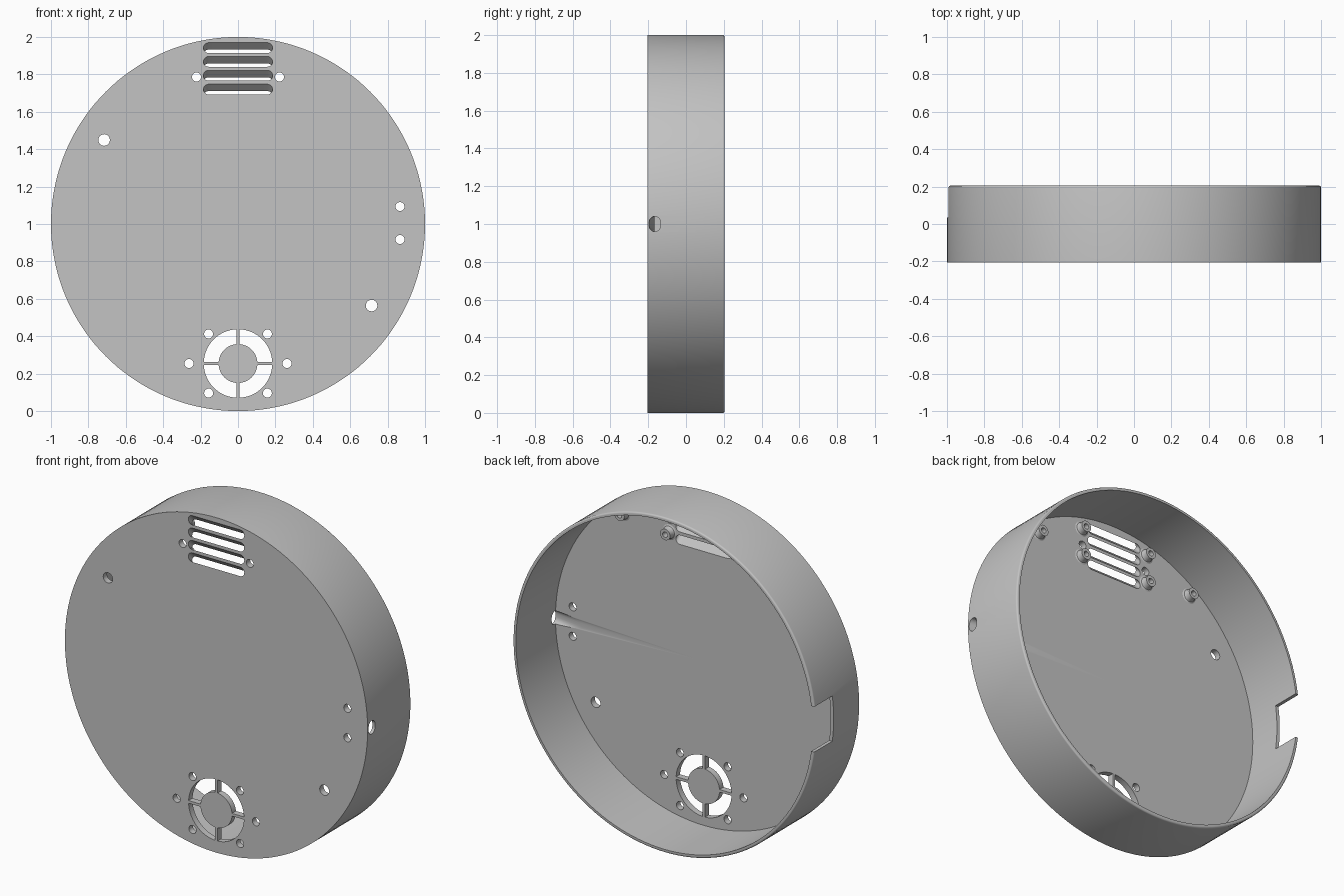
import bpy, bmesh
from math import sin, cos, pi, radians
from mathutils import Vector, Matrix

if "Cube" in bpy.data.objects:
    bpy.data.objects.remove(bpy.data.objects["Cube"])

GREY = (0.55, 0.55, 0.55, 1)
mat = bpy.data.materials.new("plain_grey")
mat.use_nodes = True
mat.diffuse_color = GREY
mat.node_tree.nodes["Principled BSDF"].inputs["Base Color"].default_value = GREY

FRONT, BACK, FLOOR = -0.205, 0.205, -0.168
MID = 1.0          # height of the disc centre
INNER = 0.98       # inner radius of the wall


def make_object(name, bm):
    bmesh.ops.recalc_face_normals(bm, faces=bm.faces)
    mesh = bpy.data.meshes.new(name)
    bm.to_mesh(mesh)
    bm.free()
    mesh.materials.append(mat)
    obj = bpy.data.objects.new(name, mesh)
    bpy.context.collection.objects.link(obj)
    return obj


def smooth(obj):
    bpy.ops.object.select_all(action='DESELECT')
    obj.select_set(True)
    bpy.context.view_layer.objects.active = obj
    bpy.ops.object.shade_smooth_by_angle(angle=radians(30))


def lathe(name, profile, x, z, steps):
    """Spin a (radius, y) profile around the y axis."""
    bm = bmesh.new()
    verts = [bm.verts.new((r, y, 0)) for r, y in profile]
    edges = [bm.edges.new(pair) for pair in zip(verts, verts[1:])]
    bmesh.ops.spin(bm, geom=verts + edges, cent=(0, 0, 0), axis=(0, 1, 0),
                   angle=2 * pi, steps=steps)
    bmesh.ops.remove_doubles(bm, verts=bm.verts, dist=1e-5)
    bmesh.ops.translate(bm, verts=bm.verts, vec=(x, 0, z))
    return make_object(name, bm)


def prism(bm, outline, shift):
    """Closed solid swept from an outline along a vector."""
    a = [bm.verts.new(p) for p in outline]
    b = [bm.verts.new(Vector(p) + Vector(shift)) for p in outline]
    bm.faces.new(a)
    bm.faces.new(b[::-1])
    for i in range(len(a)):
        j = i - 1
        bm.faces.new((a[i], a[j], b[j], b[i]))


def capsule(half_length, radius, n=10):
    """Outline of a slot with round ends, long along its first axis."""
    pts = []
    for side in (1, -1):
        for i in range(n + 1):
            t = -pi / 2 + pi * i / n
            pts.append((side * (half_length - radius + radius * cos(t)),
                        side * radius * sin(t)))
    return pts


# Round housing: front plate and thin wall with a rounded rear rim
fillet = [(0.99 + 0.01 * cos(t * pi / 8), BACK - 0.01 + 0.01 * sin(t * pi / 8))
          for t in range(5)]
housing = lathe("round_housing",
                [(0, FRONT), (1, FRONT)] + fillet
                + [(INNER, BACK), (INNER, FLOOR), (0, FLOOR)], 0, MID, 144)

cut = bmesh.new()

# Round holes through the plate: x, z, radius
FAN_Z = 0.254
holes = [(-0.716, 1.449, 0.031), (0.714, 0.564, 0.031),
         (0.866, 1.093, 0.024), (0.866, 0.917, 0.024)]
for s in (-1, 1):
    holes += [(s * 0.222, 1.786, 0.024), (s * 0.262, FAN_Z, 0.024),
              (s * 0.157, FAN_Z + 0.158, 0.024), (s * 0.157, FAN_Z - 0.158, 0.024)]
for x, z, r in holes:
    ring = [(x + r * cos(i * pi / 12), FRONT - 0.05, z + r * sin(i * pi / 12))
            for i in range(24)]
    prism(cut, ring, (0, 0.12, 0))

# Fan opening: four ring sectors that leave a hub and four spokes
for q in range(4):
    sector = []
    for radius, order in ((0.183, range(17)), (0.104, range(16, -1, -1))):
        gap = 0.008 / radius
        for i in order:
            t = q * pi / 2 + gap + (pi / 2 - 2 * gap) * i / 16
            sector.append((radius * cos(t), FRONT - 0.05, FAN_Z + radius * sin(t)))
    prism(cut, sector, (0, 0.12, 0))

# Vent slots sloping down towards the back
for k in range(4):
    z = 1.942 - 0.074 * k
    slot = [(u, FRONT - 0.04, z + 0.04 + v) for u, v in capsule(0.185, 0.0275)]
    prism(cut, slot, (0, 0.12, -0.12))

# Cable hole through the side wall, rising out of the plate
cable = [(1.05, -0.172 + v, MID + u) for u, v in capsule(0.04, 0.03)]
prism(cut, cable, (-0.33, 0.045, 0))

# Rectangular notch in the rear rim
notch = [(-1.1, y, MID + z) for y, z in
         ((0.035, -0.135), (0.3, -0.135), (0.3, 0.135), (0.035, 0.135))]
prism(cut, notch, (0.25, 0, 0))

cutter = make_object("cutter", cut)
cutter.hide_render = True
mod = housing.modifiers.new("openings", 'BOOLEAN')
mod.operation = 'DIFFERENCE'
mod.solver = 'EXACT'
mod.object = cutter
bpy.context.view_layer.objects.active = housing
bpy.ops.object.modifier_apply(modifier=mod.name)
bpy.data.objects.remove(cutter)
smooth(housing)

# Screw bosses inside the plate, with flared feet and blind holes
TOP = FLOOR + 0.04
boss = [(0, FLOOR - 0.005), (0.046, FLOOR - 0.005), (0.046, FLOOR),
        (0.037, FLOOR + 0.004), (0.033, FLOOR + 0.013), (0.033, TOP),
        (0.016, TOP), (0.016, FLOOR + 0.002), (0, FLOOR + 0.002)]
for side, s in (("left", 1), ("right", -1)):
    for place, x, z in (("upper_vent", 0.228, 1.883), ("lower_vent", 0.228, 1.71),
                        ("outer", 0.53, 1.745)):
        smooth(lathe(f"{side}_{place}_boss", boss, s * x, z, 24))
